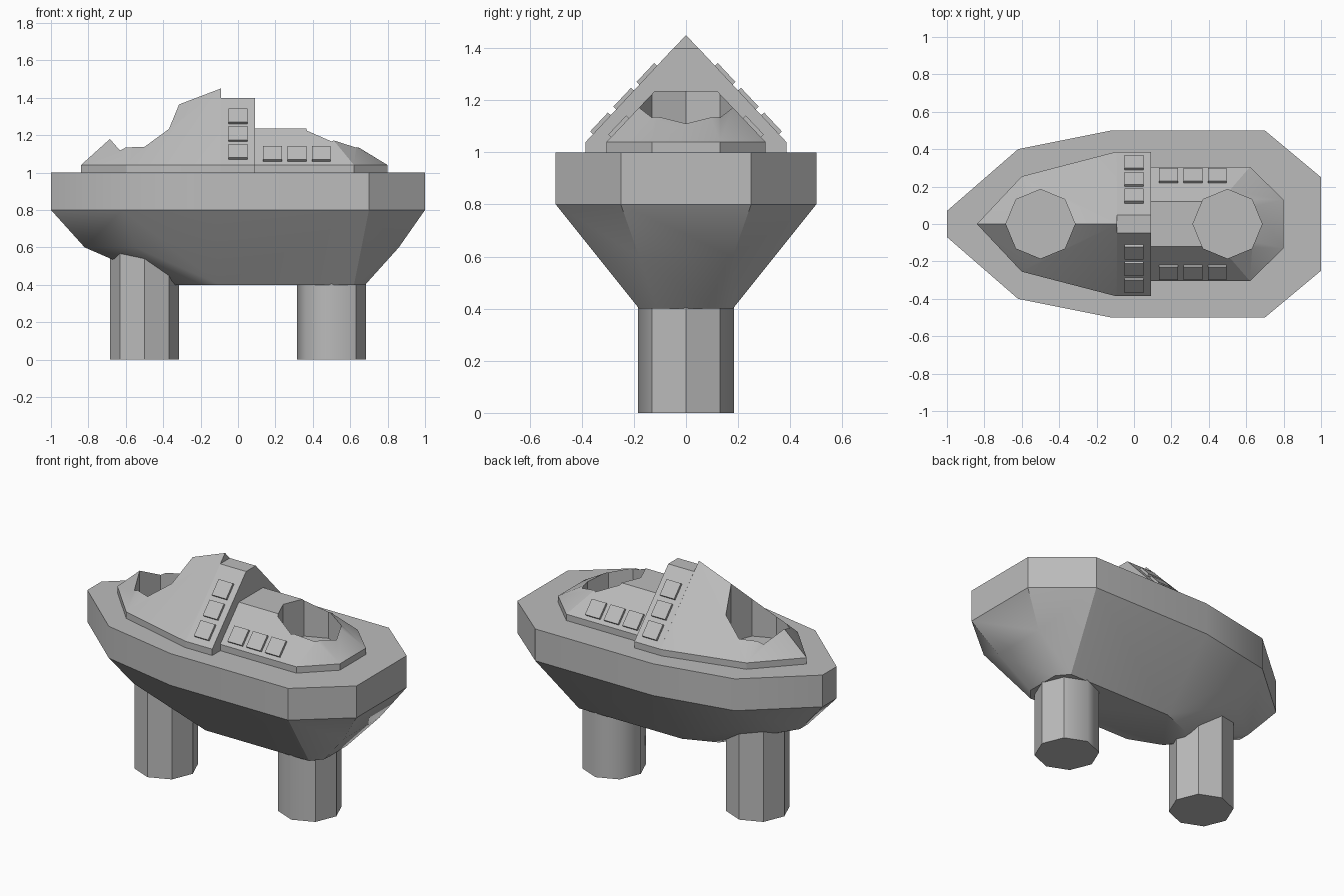
import bpy, bmesh, math
from mathutils import Matrix, Vector

if "Cube" in bpy.data.objects:
    bpy.data.objects.remove(bpy.data.objects["Cube"], do_unlink=True)

grey = bpy.data.materials.new("plain_grey")
grey.use_nodes = True
COLOUR = (0.5, 0.5, 0.5, 1)
grey.diffuse_color = COLOUR
for node in grey.node_tree.nodes:
    if node.type == 'BSDF_PRINCIPLED':
        node.inputs["Base Color"].default_value = COLOUR


def add_object(name, bm):
    mesh = bpy.data.meshes.new(name)
    bm.to_mesh(mesh)
    bm.free()
    mesh.materials.append(grey)
    obj = bpy.data.objects.new(name, mesh)
    bpy.context.collection.objects.link(obj)
    return obj


def mirrored_hull(name, points):
    """Faceted solid around points given for one side, mirrored over y."""
    bm = bmesh.new()
    for p in sorted({(x, s * y, z) for x, y, z in points for s in (1, -1)}):
        bm.verts.new(p)
    res = bmesh.ops.convex_hull(bm, input=bm.verts[:])
    loose = [v for v in bm.verts if not v.link_faces]
    bmesh.ops.delete(bm, geom=loose, context='VERTS')
    bmesh.ops.dissolve_limit(bm, angle_limit=math.radians(1),
                             verts=bm.verts[:], edges=bm.edges[:])
    bmesh.ops.recalc_face_normals(bm, faces=bm.faces[:])
    return add_object(name, bm)


def octagon(name, x, z0, z1, radius=0.185):
    bm = bmesh.new()
    bmesh.ops.create_cone(bm, cap_ends=True, segments=8, radius1=radius,
                          radius2=radius, depth=z1 - z0,
                          matrix=Matrix.Translation((x, 0, (z0 + z1) / 2)))
    return add_object(name, bm)


def smooth(obj, degrees=30):
    bpy.ops.object.select_all(action='DESELECT')
    obj.select_set(True)
    bpy.context.view_layer.objects.active = obj
    bpy.ops.object.shade_smooth_by_angle(angle=math.radians(degrees))


def cut_well(obj, x):
    """Sink an octagonal well down to the deck."""
    cutter = octagon("well_cutter", x, 0.95, 1.7)
    cutter.hide_render = True
    mod = obj.modifiers.new("well", 'BOOLEAN')
    mod.operation = 'DIFFERENCE'
    mod.solver = 'EXACT'
    mod.object = cutter
    bpy.context.view_layer.update()
    graph = bpy.context.evaluated_depsgraph_get()
    mesh = bpy.data.meshes.new_from_object(obj.evaluated_get(graph))
    obj.modifiers.clear()
    obj.data = mesh
    bpy.data.objects.remove(cutter, do_unlink=True)


def ring(z, outline):
    return [(x, y, z) for x, y in outline]


# Hull: upright band with a tapering underside
rim = [(-1, 0.07), (-0.62, 0.4), (-0.12, 0.5), (0.7, 0.5), (1, 0.25)]
waist = [(-0.82, 0.04), (-0.55, 0.25), (-0.12, 0.34), (0.66, 0.34), (0.86, 0.18)]
keel = [(-0.36, 0.02), (-0.3, 0.1), (-0.1, 0.18), (0.62, 0.18), (0.68, 0.11)]
hull = mirrored_hull("hull", ring(1, rim) + ring(0.8, rim)
                     + ring(0.6, waist) + ring(0.4, keel))
smooth(hull)

# Pointed front cabin with a well
bow = [(-0.84, 0), (-0.6, 0.255), (-0.1, 0.385), (-0.09, 0.385)]
front_cabin = mirrored_hull("front_cabin", ring(1, bow) + ring(1.04, bow)
                            + [(-0.6, 0, 1.256), (-0.09, 0, 1.45)])
cut_well(front_cabin, -0.5)
smooth(front_cabin)

# Tall middle cabin with a narrow flat top
mid = [(-0.09, 0.385), (0.09, 0.385)]
mirrored_hull("middle_cabin", ring(1, mid) + ring(1.04, mid)
              + ring(1.4, [(-0.09, 0.048), (0.09, 0.048)]))

# Low rear cabin with a well
stern = [(0.09, 0.305), (0.62, 0.305), (0.8, 0.13)]
rear_cabin = mirrored_hull("rear_cabin", ring(1, stern) + ring(1.04, stern)
                           + ring(1.235, [(0.09, 0.12), (0.46, 0.12), (0.48, 0.06)]))
cut_well(rear_cabin, 0.5)
smooth(rear_cabin)

# Legs
octagon("front_leg", -0.5, 0, 0.75)
rear_leg = octagon("rear_leg", 0.5, 0, 0.75)
for face in rear_leg.data.polygons:
    face.use_smooth = abs(face.normal.z) < 0.5 and face.normal.x < 0.9


# Square window plates lying on the sloping cabin sides
def window(name, x, y, z, slope, side):
    bm = bmesh.new()
    bmesh.ops.create_cube(bm, size=1)
    place = (Matrix.Translation((x, side * y, z))
             @ Matrix.Rotation(-side * slope, 4, 'X')
             @ Matrix.Diagonal((0.1, 0.1, 0.03, 1)))
    bmesh.ops.transform(bm, matrix=place, verts=bm.verts[:])
    add_object(name, bm)


mid_slope = math.atan2(0.36, 0.337)
rear_slope = math.atan2(0.195, 0.185)
for side, label in ((1, "back"), (-1, "front")):
    for i in range(3):
        y = 0.145 + 0.089 * i
        window(f"middle_window_{label}_{i + 1}", 0, y,
               1.04 + (0.385 - y) * math.tan(mid_slope), mid_slope, side)
        window(f"rear_window_{label}_{i + 1}", 0.185 + 0.13 * i, 0.253,
               1.04 + 0.052 * math.tan(rear_slope), rear_slope, side)
